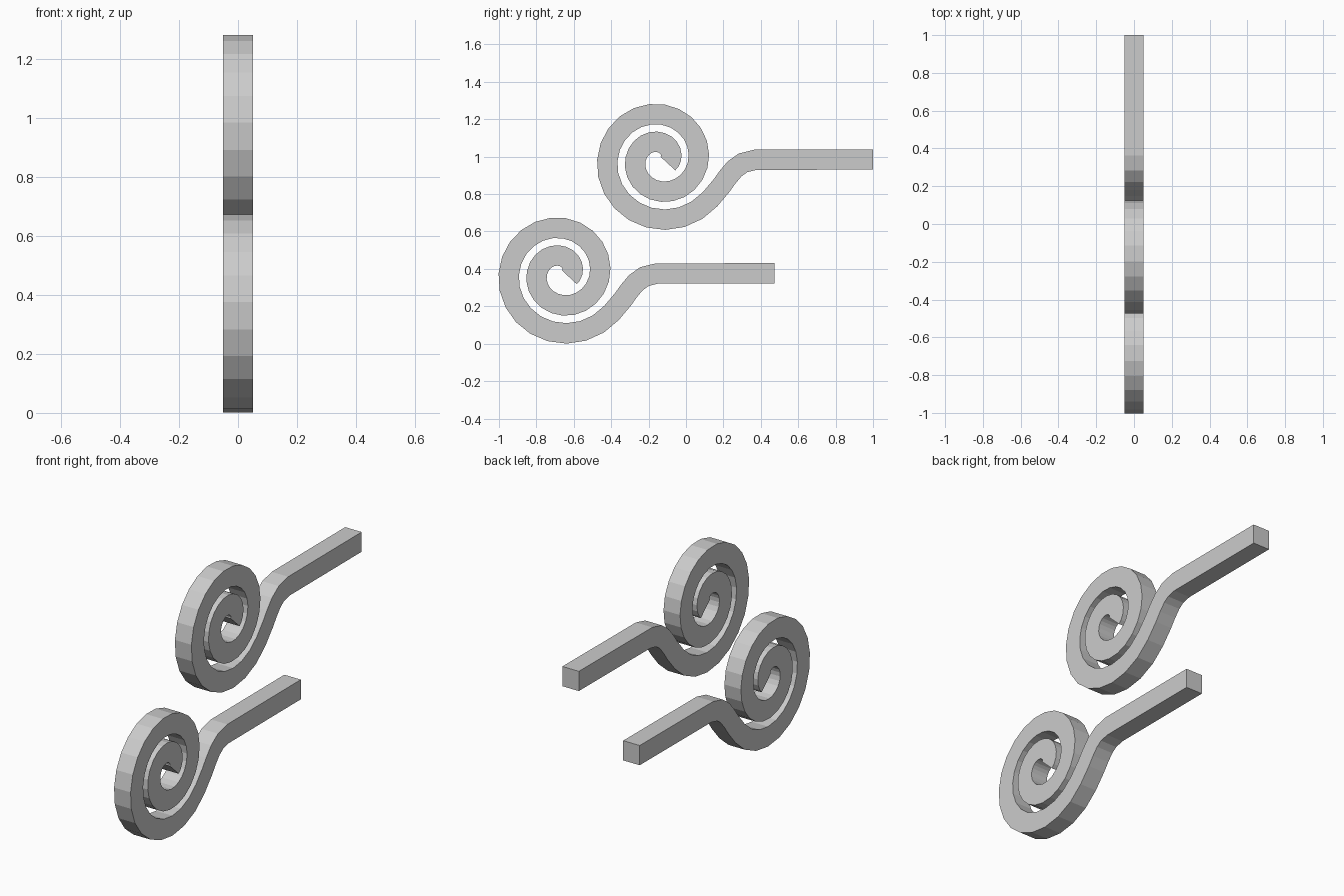
import bpy, bmesh, math
from mathutils import Vector

if "Cube" in bpy.data.objects:
    bpy.data.objects.remove(bpy.data.objects["Cube"])

BAR = 0.108      # bar width in the y-z plane
DEPTH = 0.10     # thickness along x


def centre_line():
    """Spiral from its inner tip outwards, then an S-bend into a straight bar."""
    pts = []
    start, end, steps = -25, -38, 45
    total = 720 + end - start
    for i in range(steps + 1):
        back = total * (1 - i / steps)            # degrees wound back from the outer end
        a = math.radians(end - back)
        # radius is 0.319 at the bottom (-90) and shrinks 0.15 per turn
        r = 0.319 + 0.15 * (end + 90 - back) / 360
        pts.append(Vector((r * math.cos(a), r * math.sin(a))))
    c = Vector((-0.139, 0.983))
    pts = [p + c for p in pts]
    pts += [Vector(p) for p in ((0.19, 0.845), (0.222, 0.89), (0.26, 0.935),
                                (0.305, 0.967), (0.37, 0.983), (1.0, 0.985))]
    return pts


def spiral_bar(name, dy, dz):
    pts = centre_line()
    bm = bmesh.new()
    rings = []
    for i, p in enumerate(pts):
        d0 = (p - pts[i - 1]).normalized() if i else None
        d1 = (pts[i + 1] - p).normalized() if i < len(pts) - 1 else None
        t = ((d0 or d1) + (d1 or d0)).normalized()
        n = Vector((-t.y, t.x)) * (BAR / 2) / t.dot(d0 or d1)   # mitred offset
        a, b = p + n, p - n
        rings.append([bm.verts.new((x, q.x + dy, q.y + dz)) for x, q in
                      ((-DEPTH / 2, a), (DEPTH / 2, a), (DEPTH / 2, b), (-DEPTH / 2, b))])
    for r0, r1 in zip(rings, rings[1:]):
        for k in range(4):
            j = (k + 1) % 4
            bm.faces.new((r0[k], r0[j], r1[j], r1[k]))
    bm.faces.new(rings[0])
    bm.faces.new(rings[-1])
    bmesh.ops.recalc_face_normals(bm, faces=bm.faces)
    mesh = bpy.data.meshes.new(name)
    bm.to_mesh(mesh)
    bm.free()
    bpy.context.collection.objects.link(bpy.data.objects.new(name, mesh))


# Two identical scrolls, the lower one stepped towards the front
spiral_bar("upper_scroll", 0, 0)
spiral_bar("lower_scroll", -0.527, -0.608)
